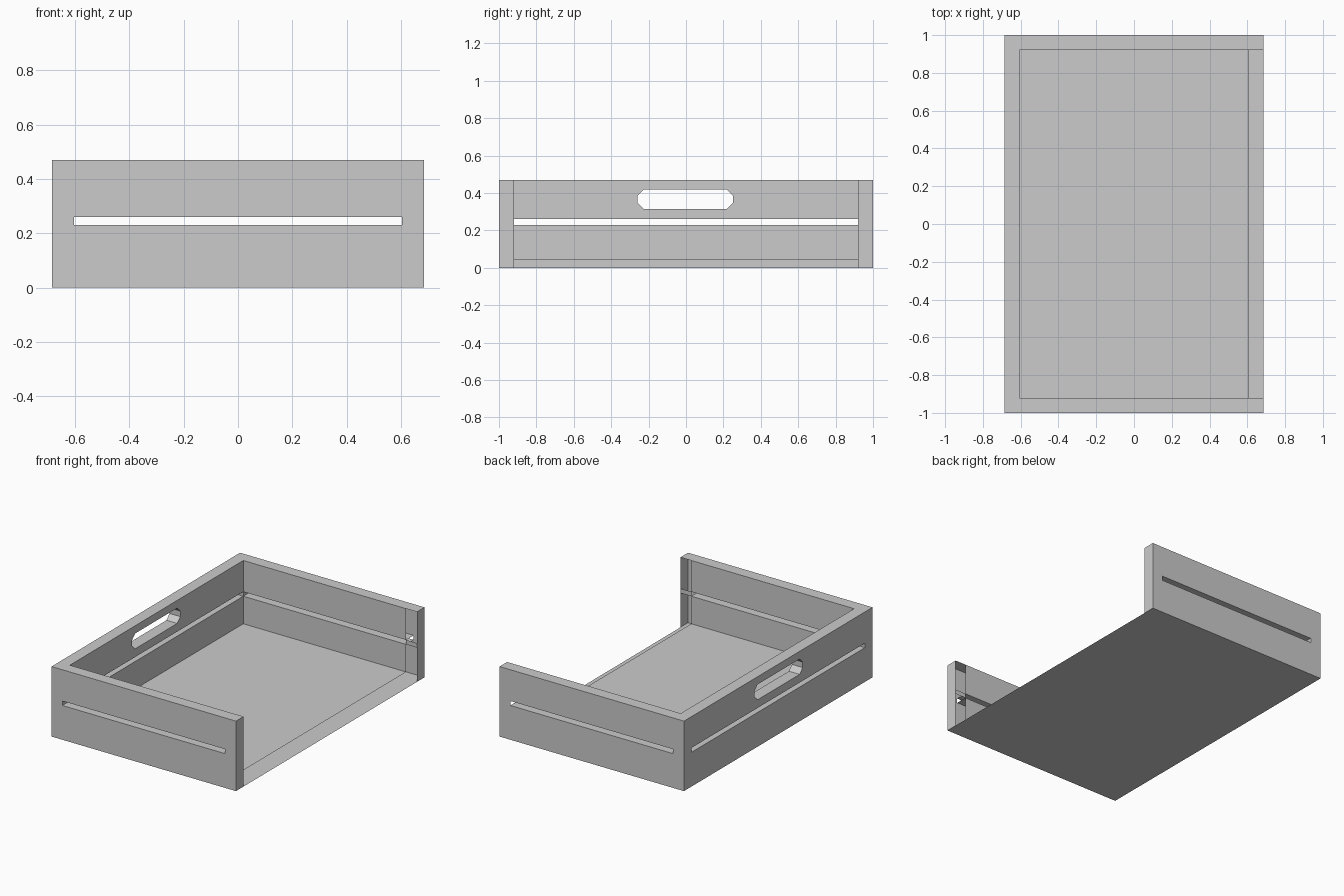
import bpy, bmesh
from mathutils import Vector

if "Cube" in bpy.data.objects:
    bpy.data.objects.remove(bpy.data.objects["Cube"])

X, Y, H = 0.685, 1.0, 0.47        # outer half sizes and height
XI, YI, F = 0.605, 0.92, 0.045    # inner half sizes and floor level
S0, S1 = 0.23, 0.26               # slot bottom and top

# Maps from panel coordinates (u, v, depth) to space
PLANES = {
    'x': lambda u, v, d: Vector((d, u, v)),
    'y': lambda u, v, d: Vector((u, d, v)),
    'z': lambda u, v, d: Vector((u, v, d)),
}


def rect(u0, u1, v0, v1):
    return [(u0, v0), (u1, v0), (u1, v1), (u0, v1)]


def sheet(bm, plane, depth, side, outline, *holes):
    """Flat sheet with optional holes, facing `side` along its axis."""
    to3d = PLANES[plane]
    normal = to3d(0, 0, side)
    if not holes:
        faces = [bm.faces.new([bm.verts.new(to3d(u, v, depth)) for u, v in outline])]
    else:
        edges = []
        for loop in (outline,) + holes:
            vs = [bm.verts.new(to3d(u, v, depth)) for u, v in loop]
            edges += [bm.edges.new((vs[i - 1], vs[i])) for i in range(len(vs))]
        res = bmesh.ops.triangle_fill(bm, use_beauty=True, edges=edges, normal=normal)
        faces = [g for g in res['geom'] if isinstance(g, bmesh.types.BMFace)]
    for f in faces:
        f.normal_update()
        if f.normal.dot(normal) < 0:
            f.normal_flip()


def tunnel(bm, plane, loop, d0, d1, skip=()):
    """Lining of a hole, facing the middle of the hole."""
    to3d = PLANES[plane]
    n = len(loop)
    mid = to3d(sum(p[0] for p in loop) / n, sum(p[1] for p in loop) / n, (d0 + d1) / 2)
    for i in range(n):
        if i in skip:
            continue
        a, b = loop[i], loop[(i + 1) % n]
        f = bm.faces.new([bm.verts.new(to3d(*p)) for p in
                          ((*a, d0), (*b, d0), (*b, d1), (*a, d1))])
        f.normal_update()
        if f.normal.dot(mid - f.calc_center_median()) < 0:
            f.normal_flip()


def finish(name, bm):
    bmesh.ops.remove_doubles(bm, verts=bm.verts[:], dist=1e-4)
    me = bpy.data.meshes.new(name)
    bm.to_mesh(me)
    bm.free()
    ob = bpy.data.objects.new(name, me)
    bpy.context.collection.objects.link(ob)
    return ob


# Front wall, mirrored to the back: hollow, open on the inside of its right end
bm = bmesh.new()
slot = rect(-XI, XI, S0, S1)
sheet(bm, 'y', -Y, -1, rect(-X, X, 0, H), slot)
sheet(bm, 'y', -YI, 1, rect(-XI, XI, F, S0))
sheet(bm, 'y', -YI, 1, rect(-XI, XI, S1, H))
tunnel(bm, 'y', slot, -Y, -YI, skip=(1,))
sheet(bm, 'z', H, 1, rect(-X, X, -Y, -YI))
sheet(bm, 'x', X, 1, rect(-Y, -YI, 0, H))
sheet(bm, 'y', -YI, 1, rect(XI, X, S0, S1))      # slot end at the open corner
walls = finish("front_and_back_walls", bm)
mir = walls.modifiers.new("Mirror", 'MIRROR')
mir.use_axis = (False, True, False)

# Left wall with slot and chamfered hand hole
bm = bmesh.new()
slot = rect(-YI, YI, S0, S1)
h0, h1, z0, z1, c = -0.26, 0.252, 0.315, 0.418, 0.033
hand = [(h0 + c, z0), (h1 - c, z0), (h1, z0 + c), (h1, z1 - c),
        (h1 - c, z1), (h0 + c, z1), (h0, z1 - c), (h0, z0 + c)]
sheet(bm, 'x', -X, -1, rect(-Y, Y, 0, H), slot, hand)
sheet(bm, 'x', -XI, 1, rect(-YI, YI, F, S0))
sheet(bm, 'x', -XI, 1, rect(-YI, YI, S1, H), hand)
tunnel(bm, 'x', slot, -X, -XI)
tunnel(bm, 'x', hand, -X, -XI)
sheet(bm, 'z', H, 1, rect(-X, -XI, -YI, YI))
finish("left_wall", bm)

# Base: raised floor inside, underside reaching the outer edges
bm = bmesh.new()
sheet(bm, 'z', F, 1, rect(-XI, XI, -YI, YI))
sheet(bm, 'z', 0, -1, rect(-X, X, -Y, Y))
finish("base", bm)
